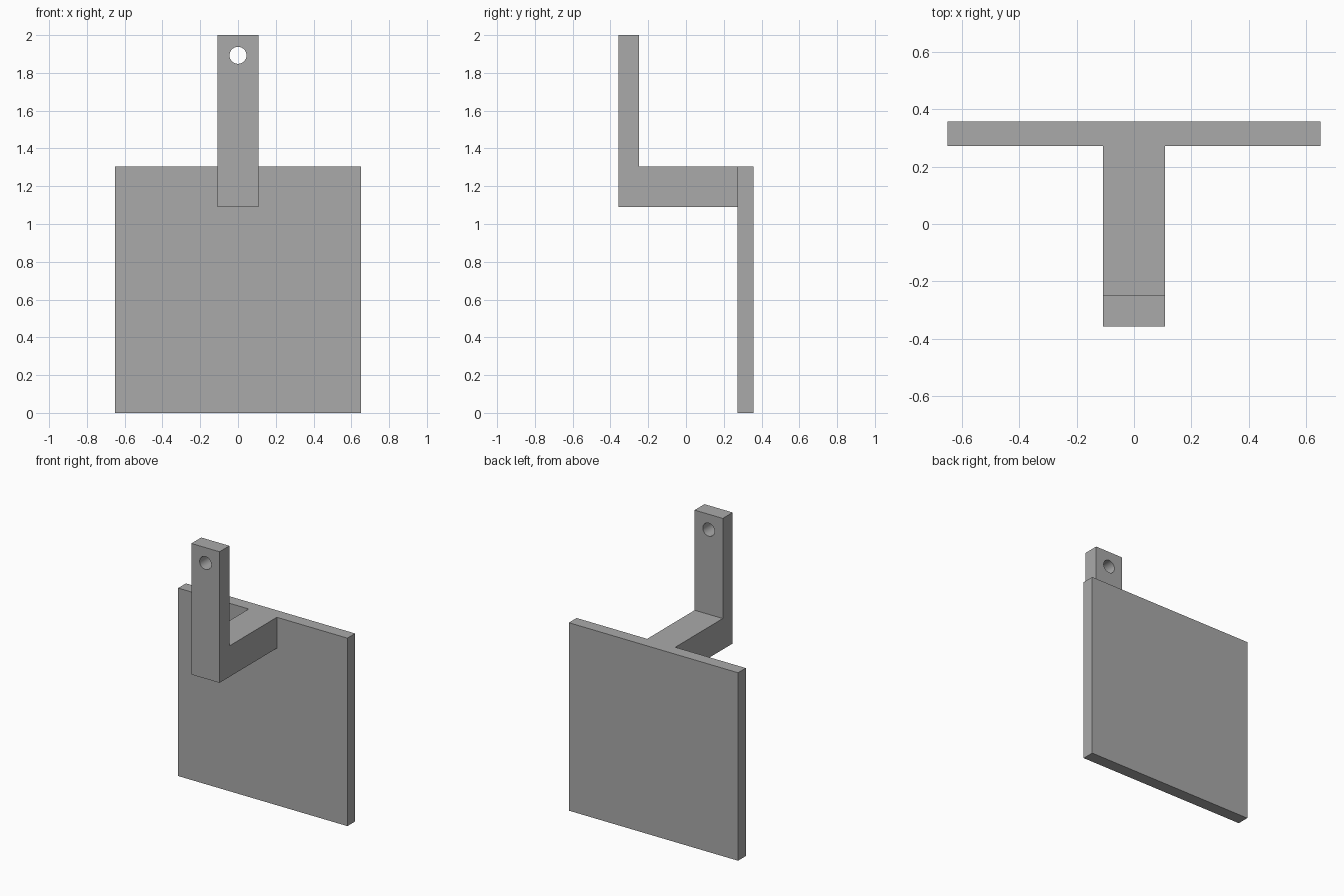
import bpy
import bmesh
import math

if "Cube" in bpy.data.objects:
    bpy.data.objects.remove(bpy.data.objects["Cube"])

HALF_PLATE, HALF_ARM = 0.65, 0.108
Y_FRONT, Y_UPRIGHT, Y_PLATE, Y_BACK = -0.357, -0.249, 0.272, 0.357
Z_ARM, Z_PLATE, Z_TOP = 1.09, 1.305, 2.0

grey = bpy.data.materials.new("plain_grey")
grey.use_nodes = True
colour = (0.4, 0.4, 0.4, 1.0)
grey.diffuse_color = colour
grey.node_tree.nodes["Principled BSDF"].inputs["Base Color"].default_value = colour


def extruded(name, profile, half_width):
    """Extrude a (y, z) profile symmetrically along x."""
    bm = bmesh.new()
    face = bm.faces.new([bm.verts.new((-half_width, y, z)) for y, z in profile])
    ext = bmesh.ops.extrude_face_region(bm, geom=[face])
    verts = [v for v in ext["geom"] if isinstance(v, bmesh.types.BMVert)]
    bmesh.ops.translate(bm, verts=verts, vec=(2 * half_width, 0, 0))
    bmesh.ops.recalc_face_normals(bm, faces=bm.faces)
    mesh = bpy.data.meshes.new(name)
    bm.to_mesh(mesh)
    bm.free()
    obj = bpy.data.objects.new(name, mesh)
    bpy.context.collection.objects.link(obj)
    mesh.materials.append(grey)
    return obj


def combine(target, tool, operation):
    """Apply a boolean, then discard the tool."""
    mod = target.modifiers.new(operation.lower(), "BOOLEAN")
    mod.operation, mod.object, mod.solver = operation, tool, "EXACT"
    bpy.ops.object.select_all(action="DESELECT")
    target.select_set(True)
    bpy.context.view_layer.objects.active = target
    bpy.ops.object.modifier_apply(modifier=mod.name)
    bpy.data.objects.remove(tool)


# Square back plate
plate = extruded("plate_with_hanger", [(Y_PLATE, 0), (Y_BACK, 0),
                 (Y_BACK, Z_PLATE), (Y_PLATE, Z_PLATE)], HALF_PLATE)

# Arm reaching forward and turning up into a hanging tab
arm = extruded("hanger_arm", [(Y_FRONT, Z_ARM), (Y_PLATE, Z_ARM),
               (Y_PLATE, Z_PLATE), (Y_UPRIGHT, Z_PLATE),
               (Y_UPRIGHT, Z_TOP), (Y_FRONT, Z_TOP)], HALF_ARM)

# Round hole through the tab
bpy.ops.mesh.primitive_cylinder_add(vertices=48, radius=0.045, depth=0.4,
                                    location=(0, (Y_FRONT + Y_UPRIGHT) / 2, 1.893),
                                    rotation=(math.pi / 2, 0, 0))
cutter = bpy.context.object
cutter.name = "hole_cutter"
cutter.hide_render = True
cutter.data.materials.append(grey)
combine(arm, cutter, "DIFFERENCE")

# Fuse the arm to the plate
combine(plate, arm, "UNION")
bpy.ops.object.shade_smooth_by_angle(angle=math.radians(30))
